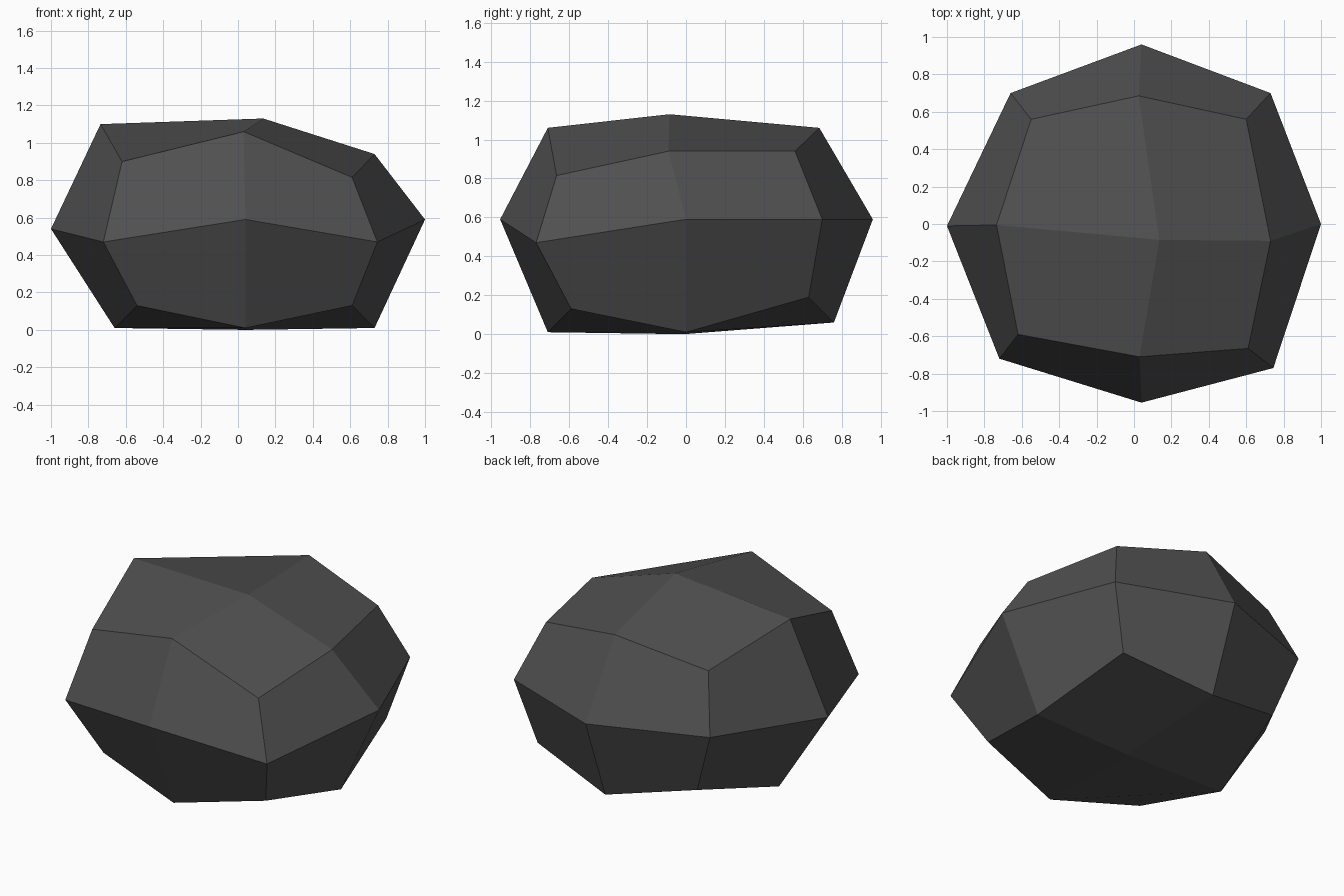
import bpy, bmesh

if "Cube" in bpy.data.objects:
    bpy.data.objects.remove(bpy.data.objects["Cube"])

# Stone colour
stone = bpy.data.materials.new("dark grey stone")
stone.diffuse_color = (0.08, 0.08, 0.08, 1)
stone.use_nodes = True
stone.node_tree.nodes["Principled BSDF"].inputs["Base Color"].default_value = stone.diffuse_color

# Chipped shape: three levels of a 3 x 3 grid, each row front to back, left to right
LEVELS = [
    [(-.54, -.59, .13), (.04, -.71, .01), (.61, -.59, .13),
     (-.66, 0, .01), (.04, -.01, 0), (.73, 0, .01),
     (-.52, .63, .19), (.04, .76, .06), (.61, .63, .19)],
    [(-.72, -.72, .47), (.04, -.955, .59), (.745, -.77, .47),
     (-1, -.01, .54), None, (1, 0, .59),
     (-.66, .70, .59), (.04, .96, .59), (.73, .70, .59)],
    [(-.62, -.59, .90), (.03, -.71, 1.06), (.61, -.665, .815),
     (-.735, -.005, 1.10), (.135, -.085, 1.13), (.73, -.09, .94),
     (-.55, .56, .935), (.025, .685, 1.06), (.60, .56, .94)],
]

# Rock: cube split once per side, each point pulled to its place
bm = bmesh.new()
bmesh.ops.create_cube(bm, size=2)
bmesh.ops.subdivide_edges(bm, edges=bm.edges[:], cuts=1, use_grid_fill=True)
for v in bm.verts:
    i, j, k = (round(c) + 1 for c in v.co)
    v.co = LEVELS[k][j * 3 + i]
bmesh.ops.recalc_face_normals(bm, faces=bm.faces[:])

mesh = bpy.data.meshes.new("rock")
bm.to_mesh(mesh)
bm.free()
mesh.materials.append(stone)
rock = bpy.data.objects.new("rock", mesh)
bpy.context.collection.objects.link(rock)
